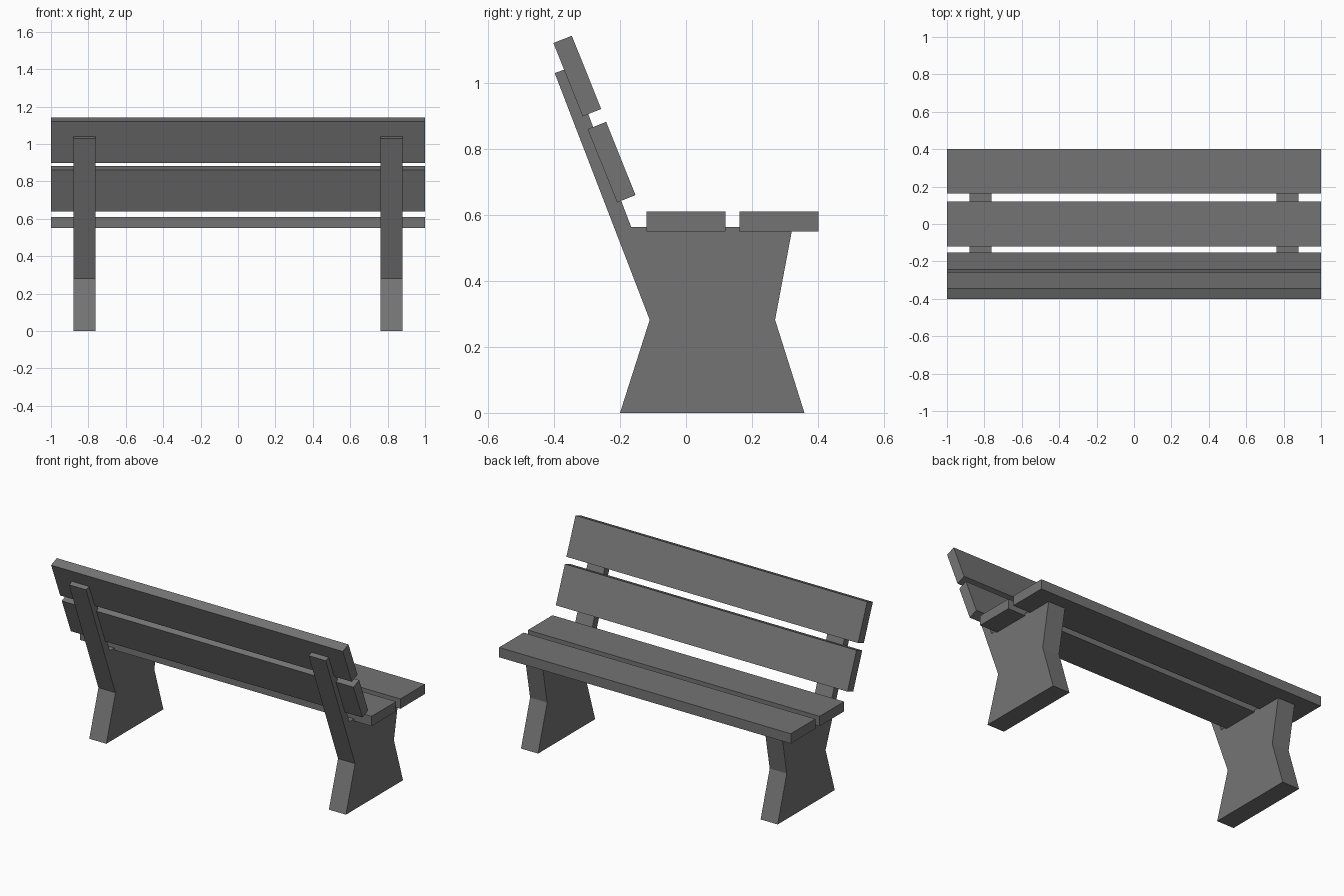
import bpy, bmesh

if "Cube" in bpy.data.objects:
    bpy.data.objects.remove(bpy.data.objects["Cube"])

# Dark grey finish shared by all parts
finish = bpy.data.materials.new("dark_grey")
finish.diffuse_color = (0.175, 0.175, 0.175, 1)
finish.use_nodes = True
finish.node_tree.nodes["Principled BSDF"].inputs["Base Color"].default_value = finish.diffuse_color


def extrude_profile(name, profile, x0, x1):
    """Extrude a (y, z) outline along x into a closed solid."""
    bm = bmesh.new()
    face = bm.faces.new([bm.verts.new((x0, y, z)) for y, z in profile])
    geom = bmesh.ops.extrude_face_region(bm, geom=[face])["geom"]
    verts = [v for v in geom if isinstance(v, bmesh.types.BMVert)]
    bmesh.ops.translate(bm, verts=verts, vec=(x1 - x0, 0, 0))
    bmesh.ops.recalc_face_normals(bm, faces=bm.faces)
    mesh = bpy.data.meshes.new(name)
    bm.to_mesh(mesh)
    bm.free()
    mesh.materials.append(finish)
    obj = bpy.data.objects.new(name, mesh)
    bpy.context.collection.objects.link(obj)
    return obj


# Waisted side supports with the raked back post in one piece
support = [(-0.20, 0), (0.359, 0), (0.27, 0.282), (0.323, 0.563),
           (-0.166, 0.563), (-0.35, 1.047), (-0.398, 1.03), (-0.11, 0.282)]
for side, x0 in (("left", -0.88), ("right", 0.763)):
    extrude_profile(side + "_support", support, x0, x0 + 0.117)

# Seat planks
for name, y0 in (("rear_seat_plank", -0.12), ("front_seat_plank", 0.162)):
    y1 = y0 + 0.24
    extrude_profile(name, [(y0, 0.55), (y1, 0.55), (y1, 0.611), (y0, 0.611)], -1, 1)

# Tilted backrest planks
plank = [(0, 0), (0.056, 0.022), (-0.033, 0.244), (-0.089, 0.222)]
for name, y, z in (("lower_back_plank", -0.209, 0.638), ("upper_back_plank", -0.313, 0.899)):
    extrude_profile(name, [(y + a, z + b) for a, b in plank], -1, 1)
